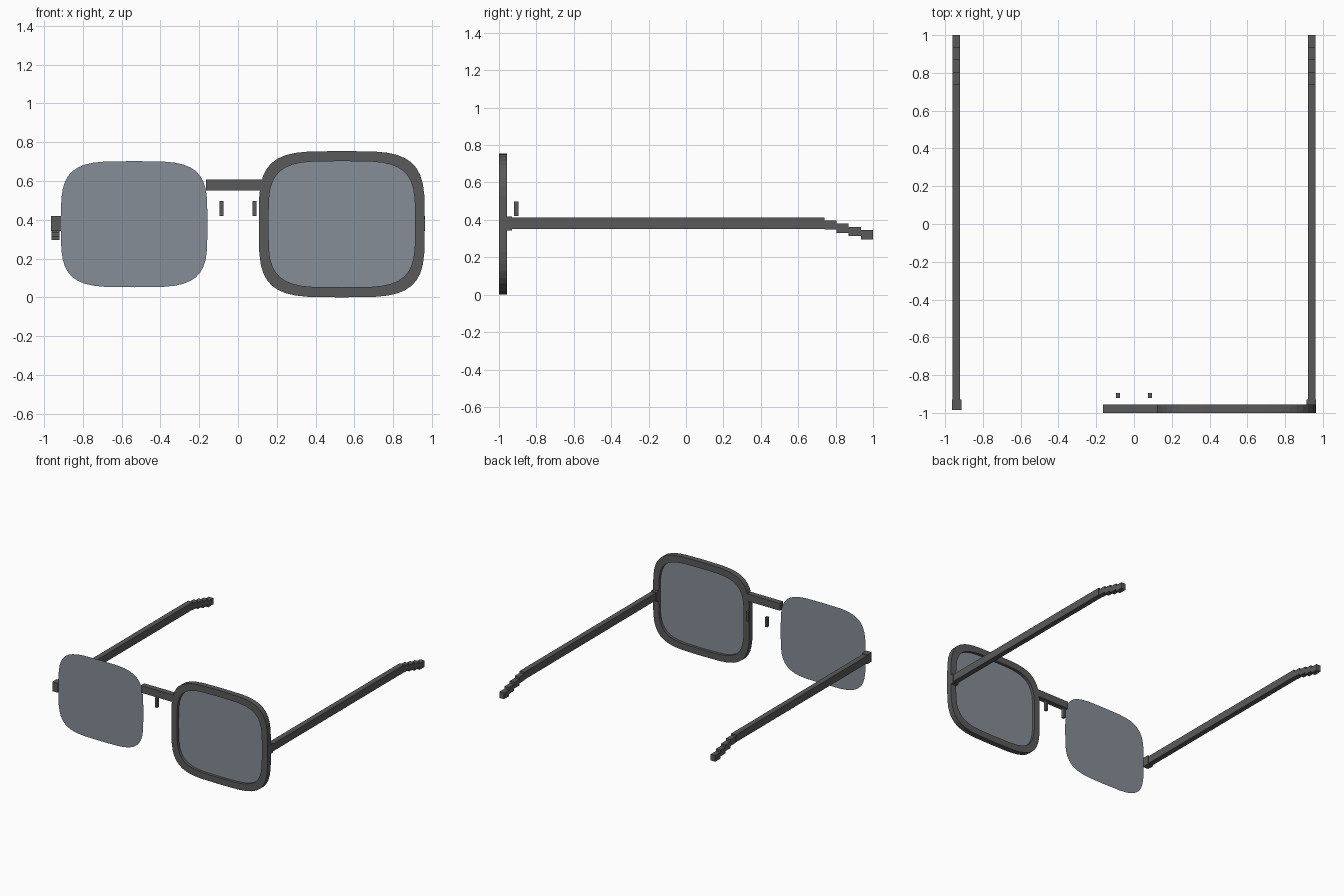
import bpy
import bmesh
from math import cos, sin, pi

if "Cube" in bpy.data.objects:
    bpy.data.objects.remove(bpy.data.objects["Cube"])


def material(name, rgb):
    m = bpy.data.materials.new(name)
    m.use_nodes = True
    m.diffuse_color = (*rgb, 1)
    m.node_tree.nodes["Principled BSDF"].inputs["Base Color"].default_value = (*rgb, 1)
    return m


FRAME = material("charcoal frame", (0.102, 0.102, 0.102))
GLASS = material("grey blue lens", (0.235, 0.27, 0.31))

SEGMENTS = 40
LENS_X, LENS_Z = 0.535, 0.38
FRONT, BACK = -1.0, -0.956


def add_object(name, bm, mat):
    bmesh.ops.recalc_face_normals(bm, faces=bm.faces)
    mesh = bpy.data.meshes.new(name)
    bm.to_mesh(mesh)
    bm.free()
    mesh.materials.append(mat)
    ob = bpy.data.objects.new(name, mesh)
    bpy.context.collection.objects.link(ob)
    return ob


def box(name, x, y, z):
    """Box from its (low, high) range on each axis."""
    bm = bmesh.new()
    bmesh.ops.create_cube(bm, size=1)
    for v in bm.verts:
        v.co = [r[0] if c < 0 else r[1] for c, r in zip(v.co, (x, y, z))]
    return add_object(name, bm, FRAME)


def rounded_loop(bm, cx, half_w, half_h, y):
    """Squared oval ring of vertices."""
    def root(v):
        return (1 if v >= 0 else -1) * abs(v) ** 0.5
    angles = [2 * pi * i / SEGMENTS for i in range(SEGMENTS)]
    return [bm.verts.new((cx + half_w * root(round(cos(a), 6)), y,
                          LENS_Z - 0.003 + half_h * root(round(sin(a), 6))))
            for a in angles]


# Flat lenses
for side, s in (("left", 1), ("right", -1)):
    bm = bmesh.new()
    bm.faces.new(rounded_loop(bm, s * LENS_X, 0.378, 0.325, (FRONT + BACK) / 2))
    add_object(side + "_lens", bm, GLASS)

# Rim round the left lens only
bm = bmesh.new()
loops = [rounded_loop(bm, LENS_X, w, h, y) for w, h, y in (
    (0.428, 0.377, FRONT), (0.428, 0.377, BACK),
    (0.378, 0.325, BACK), (0.378, 0.325, FRONT))]
for a, b in zip(loops, loops[1:] + loops[:1]):
    for i in range(SEGMENTS):
        j = (i + 1) % SEGMENTS
        bm.faces.new((a[i], a[j], b[j], b[i]))
add_object("left_rim", bm, FRAME)

# Bridge
box("bridge", (-0.165, 0.165), (FRONT, BACK), (0.55, 0.608))

# Stepped ear tips: low and high z of each step
TIP_STEPS = [(0.348, 0.398), (0.331, 0.381), (0.313, 0.363), (0.295, 0.345)]
TIP_START, TIP_LENGTH = 0.74, 0.065

for side, s in (("left", 1), ("right", -1)):
    def span(a, b):
        return tuple(sorted((s * a, s * b)))
    # Nose pad, hinge and temple arm
    box(side + "_nose_pad", span(0.075, 0.095), (-0.92, -0.896), (0.42, 0.497))
    box(side + "_hinge", span(0.913, 0.963), (-0.985, -0.93), (0.343, 0.418))
    box(side + "_arm", span(0.92, 0.962), (-0.975, TIP_START), (0.352, 0.412))
    for i, z in enumerate(TIP_STEPS):
        y = TIP_START + i * TIP_LENGTH
        box(f"{side}_ear_tip_{i + 1}", span(0.92, 0.96), (y, y + TIP_LENGTH), z)
